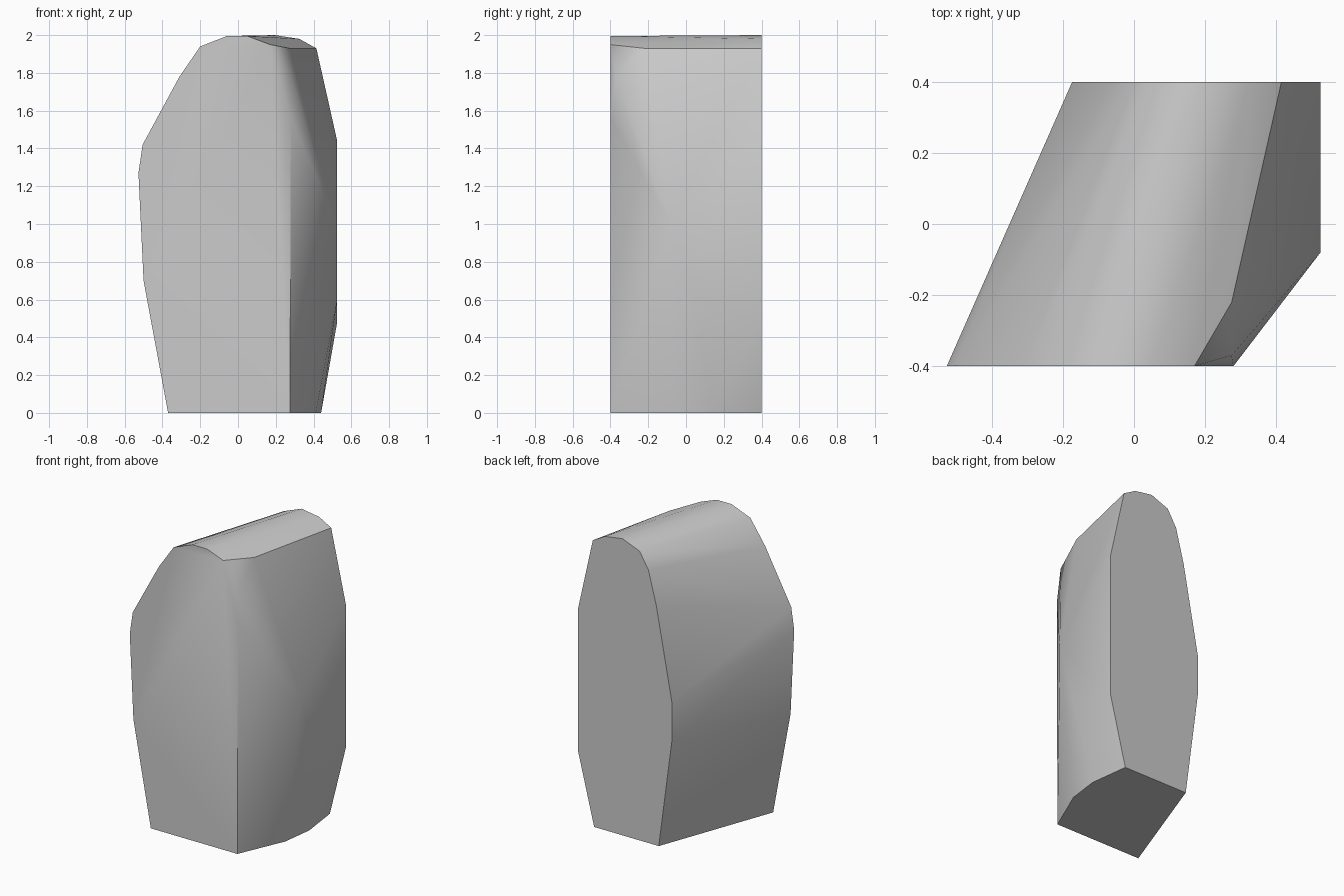
import bpy, bmesh, math

cube = bpy.data.objects.get("Cube")
if cube:
    bpy.data.objects.remove(cube, do_unlink=True)

# Stone colour
stone = bpy.data.materials.new("light grey stone")
stone.use_nodes = True
grey = (0.6, 0.6, 0.6, 1.0)
stone.diffuse_color = grey
stone.node_tree.nodes["Principled BSDF"].inputs["Base Color"].default_value = grey

HALF_DEPTH = 0.4
WIDEST = 0.525

# Outlines of the two flat ends (x, z), from the lower left round to the lower right
front_outline = [(-0.37, 0), (-0.5, 0.7), (-0.527, 1.27), (-0.505, 1.42), (-0.31, 1.78),
                 (-0.2, 1.94), (-0.06, 1.995), (0.05, 1.995), (0.17, 1.95), (0.28, 1.56),
                 (0.275, 0)]
back_outline = [(-0.077, 0), (-0.174, 0.73), (-0.174, 1.0), (-0.06, 1.61), (0, 1.84),
                (0.066, 1.95), (0.194, 2.0), (0.325, 1.98), (0.415, 1.93),
                (WIDEST, 1.44), (WIDEST, 0.48), (0.405, 0)]

# Corners of the bulging side (x, y, z)
bulge = [(0.275, -0.22, 1.93), (0.275, -0.37, 1.79), (WIDEST, -0.08, 1.0),
         (WIDEST, 0.05, 0.6), (0.412, -0.085, 0), (0.44, 0.13, 0)]

# Skin the ends and the bulge into one solid block
bm = bmesh.new()
for y, outline in ((-HALF_DEPTH, front_outline), (HALF_DEPTH, back_outline)):
    for x, z in outline:
        bm.verts.new((x, y, z))
for corner in bulge:
    bm.verts.new(corner)
bmesh.ops.convex_hull(bm, input=bm.verts[:])
loose = [v for v in bm.verts if not v.link_faces]
bmesh.ops.delete(bm, geom=loose, context="VERTS")

# Merge the flat ends and base into single faces
bmesh.ops.dissolve_limit(bm, angle_limit=math.radians(0.5),
                         verts=bm.verts[:], edges=bm.edges[:])
bmesh.ops.recalc_face_normals(bm, faces=bm.faces[:])

mesh = bpy.data.meshes.new("stone_block")
bm.to_mesh(mesh)
bm.free()
mesh.materials.append(stone)
block = bpy.data.objects.new("stone_block", mesh)
bpy.context.collection.objects.link(block)

# Soft sides with crisp ends and top crease
bpy.ops.object.select_all(action="DESELECT")
block.select_set(True)
bpy.context.view_layer.objects.active = block
bpy.ops.object.shade_smooth_by_angle(angle=math.radians(42))
